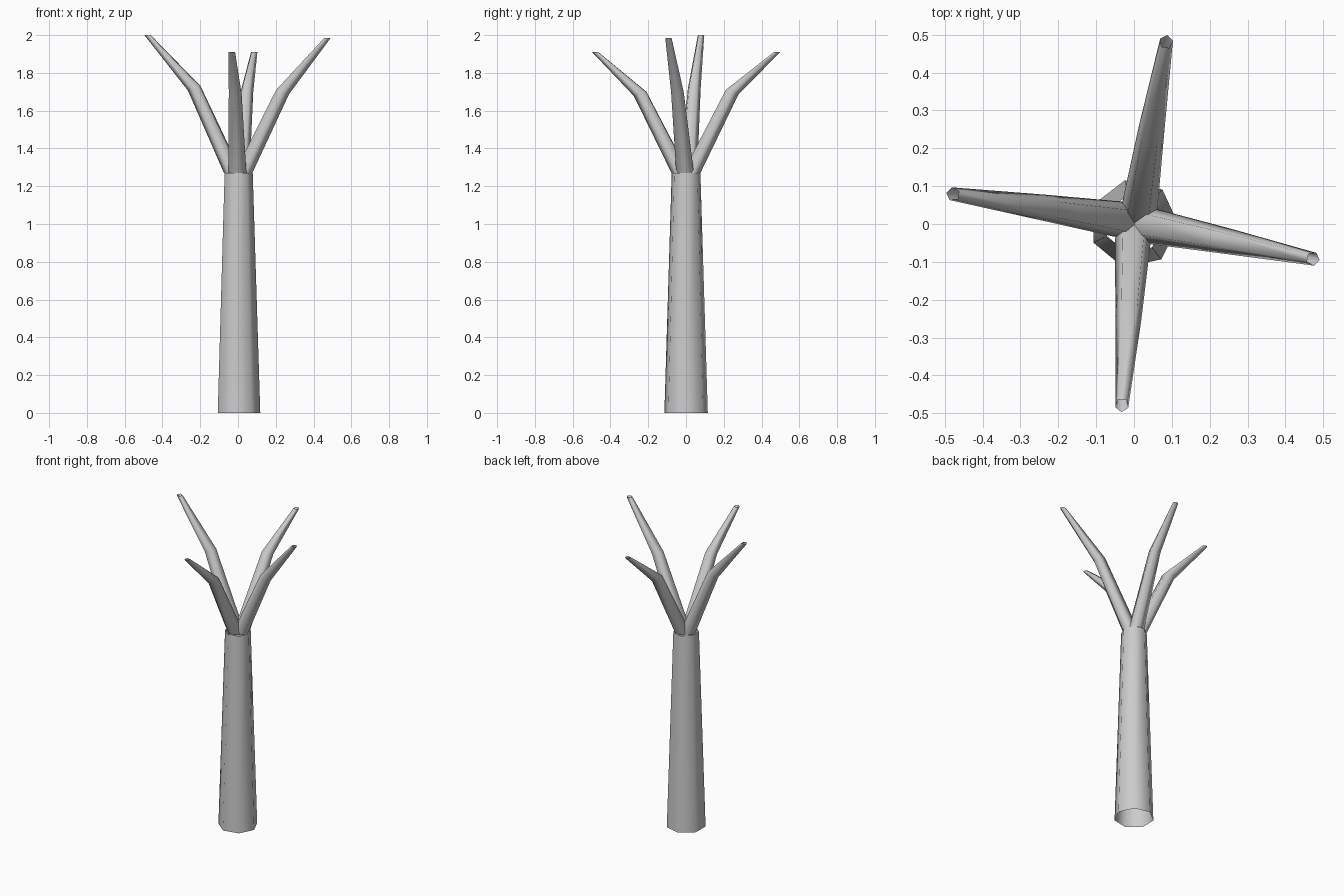
import bpy, bmesh, math
from mathutils import Vector

if "Cube" in bpy.data.objects:
    bpy.data.objects.remove(bpy.data.objects["Cube"])

bark = bpy.data.materials.new("grey_bark")
bark.diffuse_color = (0.6, 0.6, 0.6, 1)
bark.use_nodes = True
bark.node_tree.nodes["Principled BSDF"].inputs["Base Color"].default_value = bark.diffuse_color


def tube(name, rings, sides, start):
    """Open tube through rings of (centre, radius, tilt); tilt lowers the outer side."""
    bm = bmesh.new()
    out = Vector((math.cos(start), math.sin(start), 0))
    loops = []
    for centre, radius, tilt in rings:
        loop = []
        for i in range(sides):
            a = start + math.tau * i / sides
            off = Vector((math.cos(a), math.sin(a), 0)) * radius
            off.z = -tilt * off.dot(out)
            loop.append(bm.verts.new(Vector(centre) + off))
        loops.append(loop)
    for low, high in zip(loops, loops[1:]):
        for i in range(sides):
            j = (i + 1) % sides
            bm.faces.new((low[i], low[j], high[j], high[i])).smooth = True
    mesh = bpy.data.meshes.new(name)
    bm.to_mesh(mesh)
    bm.free()
    mesh.materials.append(bark)
    obj = bpy.data.objects.new(name, mesh)
    bpy.context.collection.objects.link(obj)
    return obj


# Tapered seven-sided trunk, open at both ends
tube("trunk", [((0, 0, 0), 0.118, 0), ((0, 0, 1.27), 0.078, 0)], 7, math.radians(-1))

# Four bent, five-sided branches: base, bend and tip centres
branches = {
    "right_branch": ((0.027, -0.002, 1.27), (0.235, -0.043, 1.70), (0.473, -0.092, 1.985)),
    "left_branch": ((-0.025, 0.010, 1.27), (-0.230, 0.042, 1.72), (-0.478, 0.079, 2.0)),
    "back_branch": ((0.012, 0.027, 1.27), (0.045, 0.243, 1.70), (0.085, 0.481, 1.91)),
    "front_branch": ((-0.002, -0.027, 1.27), (-0.014, -0.240, 1.69), (-0.032, -0.479, 1.91)),
}
for name, (base, bend, tip) in branches.items():
    heading = math.atan2(tip[1] - base[1], tip[0] - base[0])
    tube(name, [(base, 0.05, 0), (bend, 0.036, 0.35), (tip, 0.018, 0)], 5, heading)
